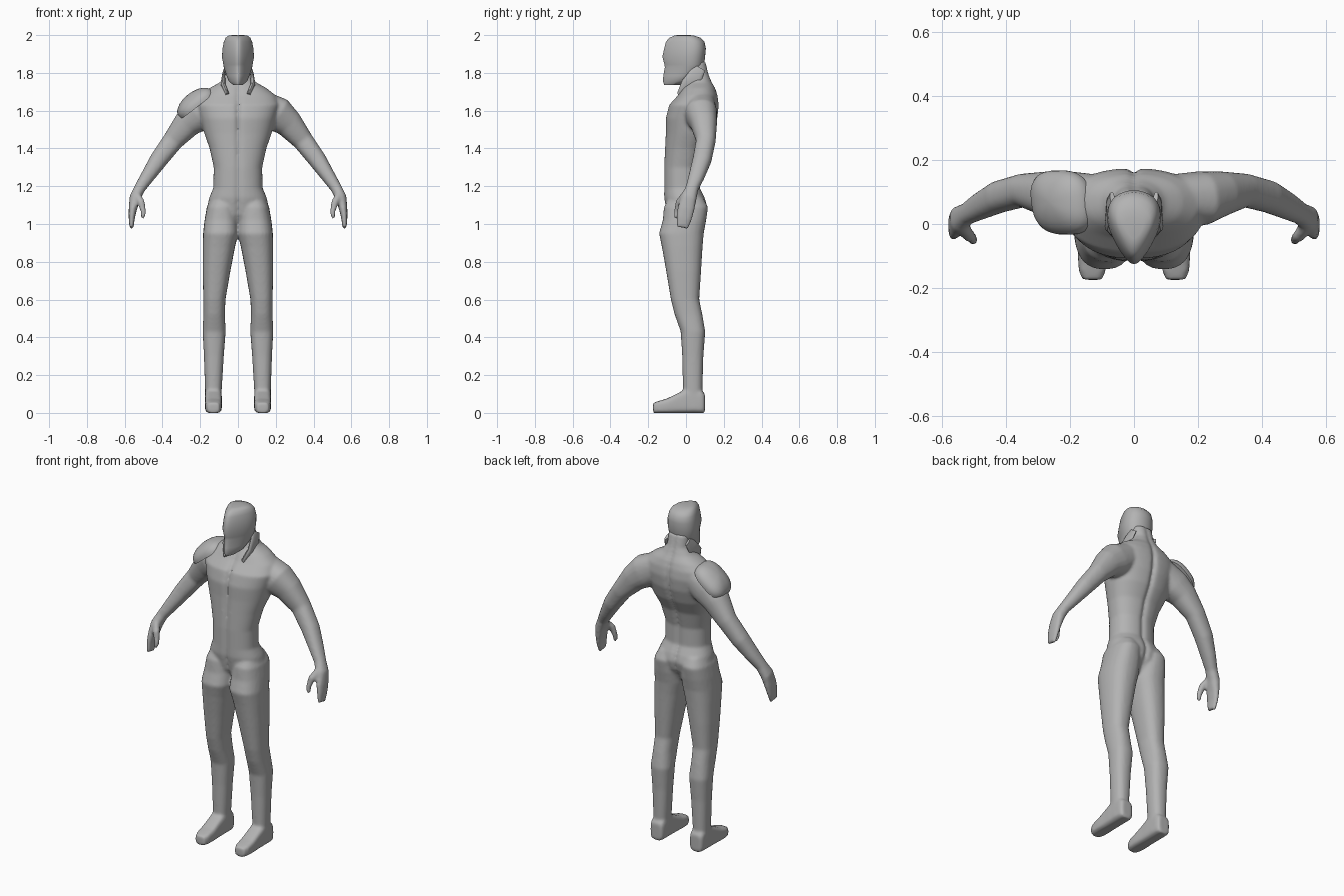
import bpy, bmesh, math
from mathutils import Vector

if "Cube" in bpy.data.objects:
    bpy.data.objects.remove(bpy.data.objects["Cube"])

GREY = bpy.data.materials.new("plain grey")
GREY.diffuse_color = (0.45, 0.45, 0.45, 1)
GREY.use_nodes = True
GREY.node_tree.nodes["Principled BSDF"].inputs["Base Color"].default_value = GREY.diffuse_color


def power(v, p):
    return math.copysign(abs(v) ** (2 / p), v)


def loft(bm, rings, n=24, p=2.3, side=1, shape=None):
    """Closed tube through rings of (centre, half-axis U, half-axis V)."""
    rows = []
    for c, u, v in rings:
        row = []
        for i in range(n):
            a = math.tau * i / n
            s, t = power(math.cos(a), p), power(math.sin(a), p)
            q = c + u * s + v * t
            if shape:
                q = shape(q, c, s, t)
            row.append(bm.verts.new((q.x * side, q.y, q.z)))
        rows.append(row)
    for a, b in zip(rows, rows[1:]):
        for i in range(n):
            j = (i + 1) % n
            bm.faces.new((a[i], a[j], b[j], b[i]))
    bm.faces.new(rows[0][::-1])
    bm.faces.new(rows[-1])


def flat(z, x0, x1, y0, y1):
    """Horizontal ring from its extents."""
    return (Vector(((x0 + x1) / 2, (y0 + y1) / 2, z)),
            Vector(((x1 - x0) / 2, 0, 0)), Vector((0, (y1 - y0) / 2, 0)))


def limb(points):
    """Rings square to a path of (x, y, z, half thickness, half depth)."""
    out = []
    for i, (x, y, z, a, b) in enumerate(points):
        t = (Vector(points[min(i + 1, len(points) - 1)][:3])
             - Vector(points[max(i - 1, 0)][:3])).normalized()
        u = Vector((-t.z, 0, t.x)).normalized()
        out.append((Vector((x, y, z)), u * a, t.cross(u) * b))
    return out


def finish(name, bm):
    bmesh.ops.recalc_face_normals(bm, faces=bm.faces[:])
    me = bpy.data.meshes.new(name)
    bm.to_mesh(me)
    bm.free()
    me.materials.append(GREY)
    for f in me.polygons:
        f.use_smooth = True
    ob = bpy.data.objects.new(name, me)
    bpy.context.collection.objects.link(ob)
    return ob


def sharp(ob, deg):
    bpy.ops.object.select_all(action='DESELECT')
    ob.select_set(True)
    bpy.context.view_layer.objects.active = ob
    bpy.ops.object.shade_smooth_by_angle(angle=math.radians(deg))


# Torso and neck, with a seam groove down the middle
def groove(q, c, s, t):
    k = 1 - 0.12 * math.exp(-(q.x / 0.012) ** 2)
    return Vector((q.x, c.y + (q.y - c.y) * k, q.z))


body = bmesh.new()
torso = [(0.97, .08, -.05, .05), (1.05, .15, -.10, .10), (1.10, .16, -.11, .112),
         (1.14, .152, -.117, .10), (1.19, .13, -.117, .075), (1.30, .128, -.117, .075),
         (1.40, .15, -.112, .10), (1.48, .178, -.108, .142), (1.56, .20, -.108, .167),
         (1.63, .22, -.09, .174), (1.68, .20, -.045, .168), (1.72, .15, -.02, .155),
         (1.75, .095, 0, .138), (1.79, .064, .01, .122), (1.86, .06, .015, .105)]
loft(body, [flat(z, -w, w, a, b) for z, w, a, b in torso], n=96, shape=groove)

leg = [(0.02, .085, .175, -.02, .098), (.12, .086, .174, -.016, .087),
       (.30, .075, .18, -.02, .092), (.43, .065, .187, -.028, .102),
       (.52, .069, .183, -.06, .087), (.60, .066, .183, -.08, .07),
       (.75, .04, .187, -.105, .08), (.88, .015, .187, -.128, .088),
       (.95, -.002, .185, -.143, .094), (1.02, 0, .177, -.123, .107),
       (1.09, .01, .165, -.117, .117), (1.14, .02, .14, -.09, .09)]
arm = [(.12, .08, 1.63, .08, .075), (.21, .08, 1.58, .093, .085), (.27, .095, 1.53, .075, .07),
       (.345, .105, 1.44, .055, .052), (.42, .085, 1.34, .048, .05), (.48, .055, 1.25, .037, .042),
       (.52, .032, 1.19, .03, .034), (.545, .015, 1.14, .03, .042), (.557, 0, 1.08, .022, .045),
       (.563, -.01, 1.03, .016, .042), (.564, -.02, .98, .011, .032)]
thumb = [(.54, 0, 1.16, .02, .02), (.513, -.038, 1.115, .02, .018),
         (.50, -.05, 1.06, .014, .014), (.506, -.055, 1.03, .011, .011)]
foot = [(.10, .036, .10), (.08, .044, .12), (0, .045, .125), (-.04, .044, .105),
        (-.10, .045, .075), (-.145, .042, .062), (-.174, .03, .052)]
for side in (1, -1):
    # Legs, arms with hands, thumbs and feet
    loft(body, [flat(*r) for r in leg], p=2.4, side=side)
    loft(body, limb(arm), side=side)
    loft(body, limb(thumb), n=12, side=side)
    loft(body, [(Vector((.13, y, h / 2)), Vector((w, 0, 0)), Vector((0, 0, h / 2 + .001)))
                for y, w, h in foot], p=4, side=side)
suit = finish("suited_body", body)
m = suit.modifiers.new("blend", 'REMESH')
m.mode = 'VOXEL'
m.voxel_size = 0.0085
m.use_smooth_shade = True
m = suit.modifiers.new("soften", 'SMOOTH')
m.factor = 0.5
m.iterations = 5


# Helmeted head: pointed front, round back, ridge along the middle
def teardrop(q, c, s, t):
    return Vector((q.x * (0.9 + 0.4 * t), q.y, q.z))


head = bmesh.new()
rings = [(1.735, -.115, -.03, .024), (1.755, -.122, .01, .05), (1.785, -.12, .06, .062),
         (1.83, -.112, .09, .077), (1.845, -.114, .096, .08), (1.885, -.125, .101, .087),
         (1.93, -.115, .105, .084), (1.965, -.106, .098, .077), (1.986, -.088, .078, .067),
         (1.997, -.062, .045, .052), (2.0, -.045, .02, .03)]
loft(head, [flat(z, -w, w, a, b) for z, a, b, w in rings], n=40, p=2, shape=teardrop)
sharp(finish("helmeted_head", head), 45)

# Collar flaps either side of the neck
collar = bmesh.new()
for side in (1, -1):
    loft(collar, limb([(.066, .075, 1.825, .008, .03), (.077, .05, 1.785, .008, .04),
                       (.078, .01, 1.735, .012, .04), (.055, -.035, 1.685, .01, .015)]),
         n=12, side=side)
sharp(finish("collar_flaps", collar), 40)

# Single shoulder pad on the -x side: half dome with a short rim
pad = bmesh.new()
slope = Vector((-.78, 0, -.62))
out = Vector((-.62, 0, .78))
mid = Vector((-.225, .067, 1.637))
dome = [(-.012, 1.0), (0, 1.0)] + [(.062 * math.sin(a), math.cos(a))
                                  for a in (.2, .45, .7, .95, 1.2, 1.4, 1.53)]
loft(pad, [(mid + out * h, slope * .112 * k, Vector((-.012, .1, 0)) * k)
           for h, k in dome], n=36, p=2.7)
sharp(finish("shoulder_pad", pad), 50)
